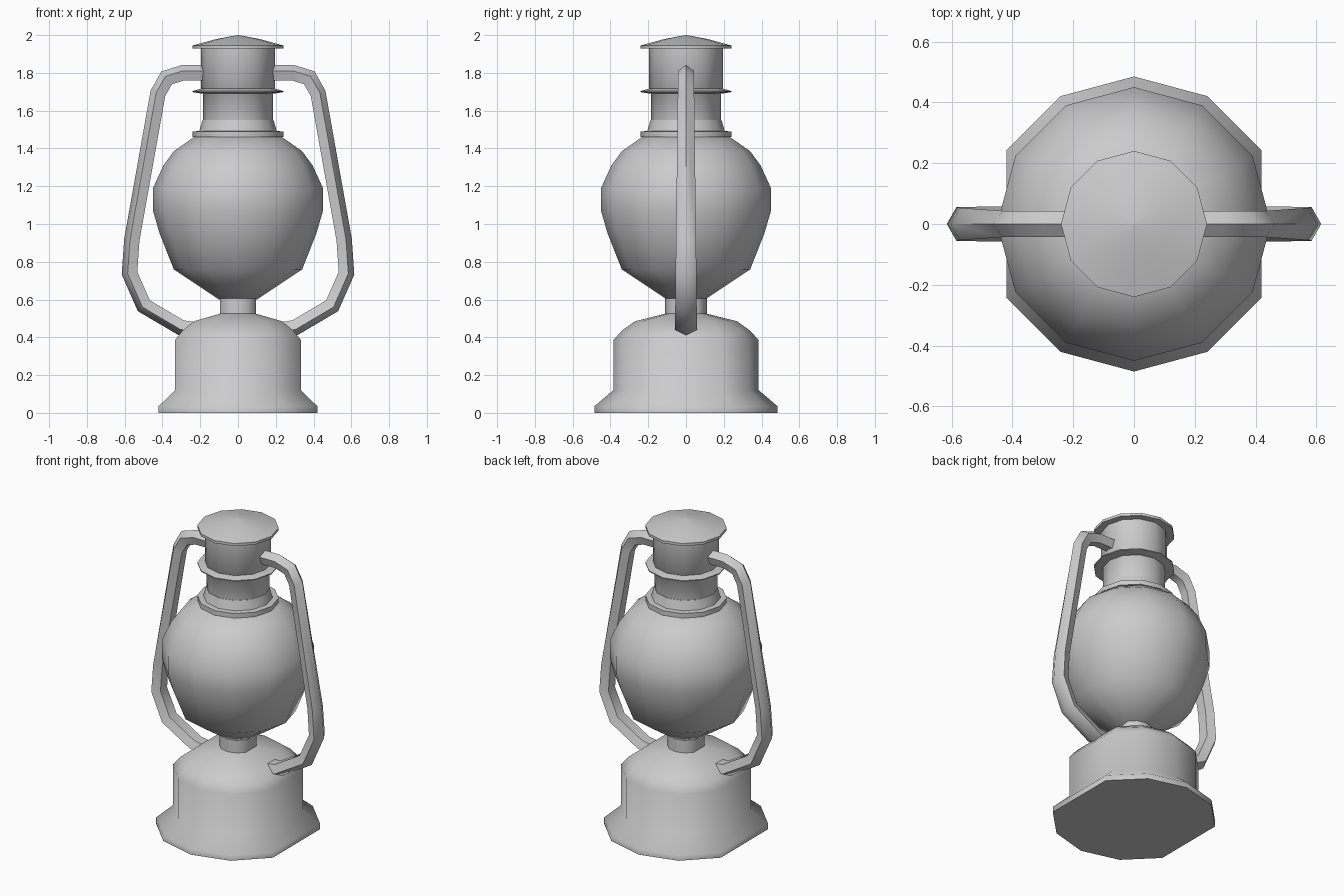
import bpy, bmesh, math
from mathutils import Vector

if "Cube" in bpy.data.objects:
    bpy.data.objects.remove(bpy.data.objects["Cube"])

TWELVE = [i * 30 for i in range(12)]
FLAT_SIDED = [a for a in TWELVE if a % 180]   # side corners left out


def finish(name, bm, angle=50):
    bmesh.ops.remove_doubles(bm, verts=bm.verts, dist=1e-5)
    bmesh.ops.recalc_face_normals(bm, faces=bm.faces)
    mesh = bpy.data.meshes.new(name)
    bm.to_mesh(mesh)
    bm.free()
    ob = bpy.data.objects.new(name, mesh)
    bpy.context.collection.objects.link(ob)
    bpy.ops.object.select_all(action='DESELECT')
    bpy.context.view_layer.objects.active = ob
    ob.select_set(True)
    bpy.ops.object.shade_smooth_by_angle(angle=math.radians(angle))
    return ob


def bridge(bm, rings):
    n = len(rings[0])
    for a, b in zip(rings, rings[1:]):
        for i in range(n):
            j = (i + 1) % n
            bm.faces.new((a[i], a[j], b[j], b[i]))
    bm.faces.new(rings[0][::-1])
    bm.faces.new(rings[-1])


def lathe(name, profile, angles=TWELVE):
    bm = bmesh.new()
    rings = [[bm.verts.new((r * math.cos(math.radians(a)), r * math.sin(math.radians(a)), z))
              for a in angles] for r, z in profile]
    bridge(bm, rings)
    return finish(name, bm)


def handle(name, path, side):
    # five-sided bar, ridge outwards, widening towards the base
    bm = bmesh.new()
    pts = [Vector((x, 0, z)) for x, z in path]
    rings = []
    for i, p in enumerate(pts):
        d_in = (p - pts[max(i - 1, 0)]).normalized()
        d_out = (pts[min(i + 1, len(pts) - 1)] - p).normalized()
        t = (d_in + d_out).normalized()
        out = Vector((-t.z, 0, t.x))
        r = 0.045
        if d_in.length and d_out.length:
            r /= max(t.dot(d_in), 0.8)
        wide = 0.042 + 0.015 * min(1, max(0, (1.8 - p.z) / 1.2))
        ring = []
        for k in range(5):
            a = math.radians(72 * k)
            v = p + out * (r * math.cos(a)) + Vector((0, wide * math.sin(a) / 0.951, 0))
            v.x *= side
            ring.append(bm.verts.new(v))
        rings.append(ring)
    bridge(bm, rings)
    return finish(name, bm, 60)


# Fuel tank with flared foot and neck
lathe("base_tank", [(0.485, 0), (0.485, 0.035), (0.385, 0.12), (0.385, 0.385),
                    (0.34, 0.435), (0.27, 0.485), (0.11, 0.525), (0.11, 0.62)], FLAT_SIDED)

# Glass globe
lathe("globe", [(0.1, 0.6), (0.34, 0.76), (0.415, 0.95), (0.45, 1.07), (0.45, 1.19),
                (0.395, 1.31), (0.34, 1.385), (0.23, 1.462)])

# Collar and chimney
lathe("collar", [(0.24, 1.46), (0.24, 1.49), (0.205, 1.492), (0.188, 1.55)])
lathe("chimney", [(0.186, 1.5), (0.186, 1.7), (0.196, 1.71), (0.196, 1.935)])
lathe("chimney_ring", [(0.19, 1.69), (0.24, 1.698), (0.24, 1.704), (0.19, 1.718)])

# Top cap
lathe("cap", [(0.24, 1.928), (0.24, 1.945), (0.12, 1.978), (0.004, 2.0)])

# Side handles
PATH = [(0.17, 1.797), (0.29, 1.797), (0.375, 1.77), (0.42, 1.69), (0.558, 0.915),
        (0.57, 0.74), (0.495, 0.57), (0.30, 0.455), (0.20, 0.44)]
handle("handle_right", PATH, 1)
handle("handle_left", PATH, -1)
